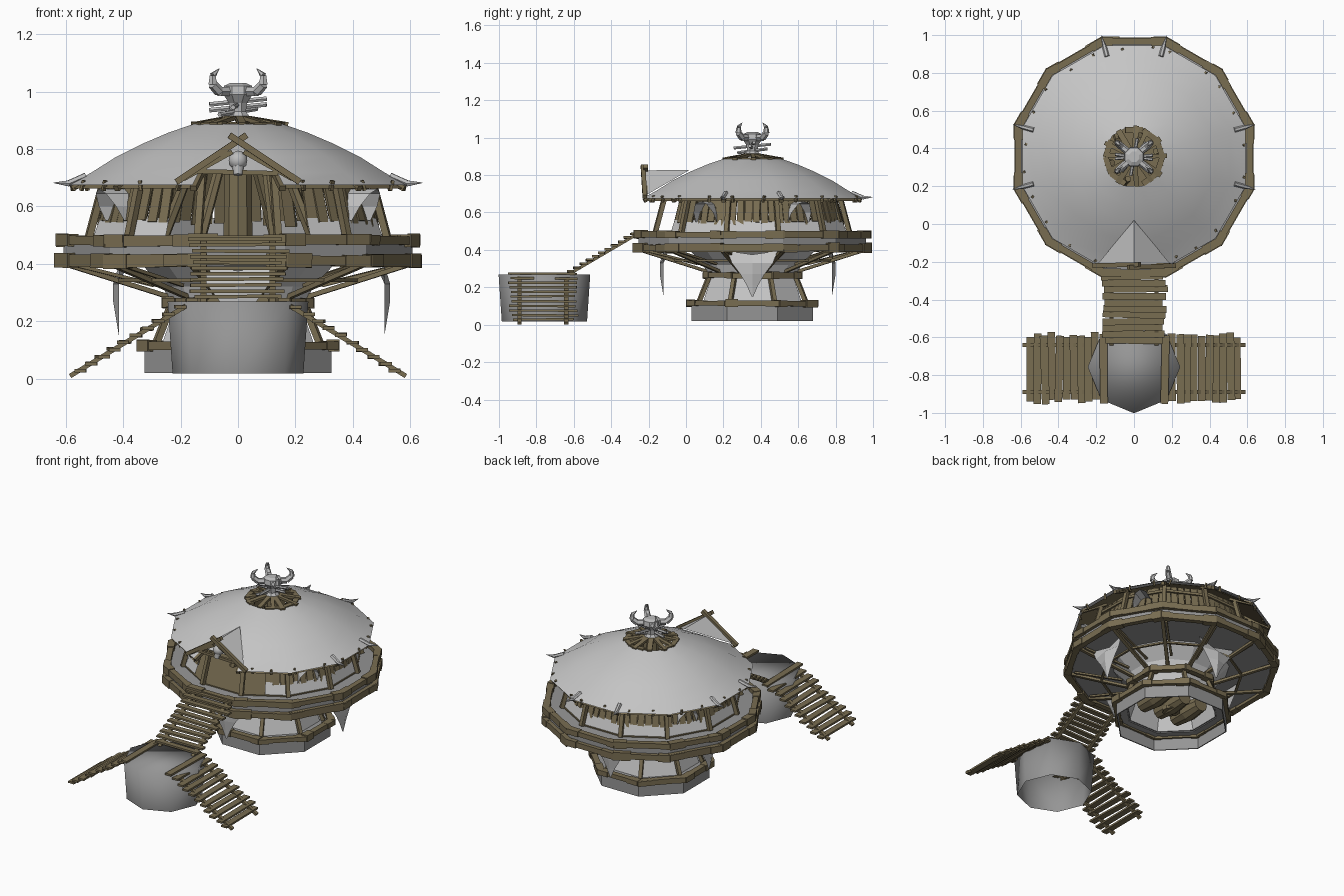
import bpy, bmesh, math, random
from mathutils import Vector, Matrix

if "Cube" in bpy.data.objects:
    bpy.data.objects.remove(bpy.data.objects["Cube"])

random.seed(4)
R = random.uniform
V = Vector
CY = 0.355  # centre of the round hut


def material(name, rgb):
    m = bpy.data.materials.new(name)
    m.diffuse_color = (*rgb, 1)
    m.use_nodes = True
    m.node_tree.nodes["Principled BSDF"].inputs["Base Color"].default_value = m.diffuse_color
    return m


WOOD = material("weathered_wood", (0.19, 0.153, 0.083))
HIDE = material("pale_hide", (0.56, 0.56, 0.56))
STONE = material("grey_stone", (0.30, 0.30, 0.30))
BONE = material("bone", (0.5, 0.5, 0.5))


def finish(name, bm, mat, smooth=None):
    me = bpy.data.meshes.new(name)
    bm.to_mesh(me)
    bm.free()
    me.materials.append(mat)
    ob = bpy.data.objects.new(name, me)
    bpy.context.collection.objects.link(ob)
    if smooth:
        for p in me.polygons:
            p.use_smooth = True
        me.set_sharp_from_angle(angle=math.radians(smooth))
    return ob


def pol(r, deg, z, t=0):
    """Point at polar position about the hut, shifted sideways by t."""
    a = math.radians(deg)
    return V((r * math.cos(a) - t * math.sin(a), CY + r * math.sin(a) + t * math.cos(a), z))


def frame(p, q):
    x = (q - p).normalized()
    s = V((0, 0, 1)).cross(x)
    s = s.normalized() if s.length > 1e-4 else V((0, 1, 0))
    u = x.cross(s)
    return Matrix.Translation((p + q) / 2) @ Matrix((x, s, u)).transposed().to_4x4()


def beam(bm, p, q, w, h):
    p, q = V(p), V(q)
    bmesh.ops.create_cube(bm, size=1, matrix=frame(p, q) @ Matrix.Diagonal(((q - p).length, w, h, 1)))


def rod(bm, p, q, r0, r1, n=8):
    p, q = V(p), V(q)
    bmesh.ops.create_cone(bm, cap_ends=True, segments=n, radius1=r0, radius2=r1, depth=(q - p).length,
                          matrix=frame(p, q) @ Matrix.Rotation(math.pi / 2, 4, 'Y'))


def lathe(name, prof, n, phase, mat, cy=CY, skip=(), skip_bands=99, cap=False, smooth=None):
    """Polygonal solid of revolution; faces centred on the skip angles stay open."""
    bm = bmesh.new()
    off = V((0, cy - CY, 0))
    rows = [[bm.verts.new(pol(r, phase + 360 * i / n, z) + off) for i in range(n)] for r, z in prof]
    for k in range(len(rows) - 1):
        for i in range(n):
            mid = round(phase + 360 * (i + 0.5) / n) % 360
            if mid in skip and k < skip_bands:
                continue
            j = (i + 1) % n
            bm.faces.new((rows[k][i], rows[k][j], rows[k + 1][j], rows[k + 1][i]))
    if cap:
        bm.faces.new(rows[-1])
    return finish(name, bm, mat, smooth)


def ring(name, r, z, n, phase, w, h, rough=0.006):
    """Ring of rough timbers with short plates lashed over the joints."""
    bm = bmesh.new()
    for i in range(n):
        a, b = phase + 360 * i / n, phase + 360 * (i + 1) / n
        p, q = pol(r, a, z + R(-rough, rough) / 2), pol(r, b, z + R(-rough, rough) / 2)
        beam(bm, p, q, w, h + R(-rough, rough))
        for s, e in ((-0.03, R(0.15, 0.3)), (R(0.7, 0.85), 1.02)):
            beam(bm, p.lerp(q, s), p.lerp(q, e), w + 0.01, h + R(0, 2 * rough))
    return finish(name, bm, WOOD)


# --- stone foot and lower storey
lathe("foot_wall", [(0.345, 0.02), (0.352, 0.02), (0.352, 0.11), (0.28, 0.115)], 8, 22.5, STONE)
ring("foot_timber_ring", 0.358, 0.115, 8, 22.5, 0.036, 0.03)
lathe("lower_wall", [(0.29, 0.11), (0.235, 0.26)], 8, 22.5, HIDE)
ring("waist_timber_ring", 0.265, 0.265, 8, 22.5, 0.035, 0.03)
lathe("waist_bowl", [(0.25, 0.27), (0.27, 0.32), (0.36, 0.41)], 12, 15, HIDE)
bm = bmesh.new()
for i in range(8):
    a = 22.5 + 45 * i
    beam(bm, pol(0.31, a, 0.12), pol(0.25, a, 0.26), 0.022, 0.022)
finish("lower_posts", bm, WOOD)

# --- barrels inside the foot
bm = bmesh.new()
for x in (-0.13, 0, 0.13):
    rod(bm, (x, 0.24, 0.15), (x, 0.36, 0.15), 0.048, 0.062, 10)
    rod(bm, (x, 0.36, 0.15), (x, 0.48, 0.15), 0.062, 0.048, 10)
finish("barrels", bm, WOOD)

# --- struts carrying the deck
bm = bmesh.new()
for i in range(12):
    a = 15 + 30 * i
    beam(bm, pol(0.25, a, 0.285), pol(0.61, a, 0.395), 0.022, 0.016)
    beam(bm, pol(0.30, a + 5, 0.325), pol(0.59, a + 2, 0.395), 0.014, 0.012)
    beam(bm, pol(0.43, a, 0.343), pol(0.43, a + 30, 0.343), 0.014, 0.012)
finish("deck_struts", bm, WOOD)

# --- deck with two timber rings
lathe("deck", [(0.34, 0.405), (0.61, 0.405), (0.63, 0.41), (0.63, 0.475), (0.50, 0.485)], 12, 15, STONE)
ring("deck_lower_ring", 0.638, 0.41, 12, 15, 0.034, 0.04)
ring("deck_upper_ring", 0.634, 0.482, 12, 15, 0.034, 0.034)
lathe("plank_floor", [(0.53, 0.475), (0.53, 0.49), (0.05, 0.495)], 12, 15, WOOD, cap=True)

# --- upper wall: hide skirt, boards and posts, open at the front
OPEN = {240: lambda t: t > 0.01, 300: lambda t: t < -0.01}  # half-open bays beside the door
lathe("wall_skirt", [(0.525, 0.485), (0.497, 0.56)], 12, 15, HIDE, skip=(240, 270, 300))
bm = bmesh.new()
for a, s in ((240, -1), (300, 1)):
    bm.faces.new([bm.verts.new(pol(r, a, z, s * t)) for r, z, t in
                  ((0.507, 0.485, 0), (0.507, 0.485, 0.136), (0.48, 0.56, 0.129), (0.48, 0.56, 0))])
finish("door_side_skirt", bm, HIDE)
boards, posts = bmesh.new(), bmesh.new()
for i in range(12):
    a = 30 * i
    beam(posts, pol(0.54, a + 15, 0.485), pol(0.475, a + 15, 0.72), 0.024, 0.024)
    if a == 270:
        continue
    for k in range(6):
        t = (k - 2.5) / 6
        if a in OPEN and OPEN[a](t):
            continue
        beam(boards, pol(0.483, a, 0.54 + R(-0.012, 0.012), t * 0.26),
             pol(0.43, a, 0.725, t * 0.235 + R(-0.004, 0.004)), R(0.033, 0.042), 0.01)
    if a not in OPEN:
        beam(posts, pol(0.455, a, 0.685, -0.12), pol(0.455, a, 0.685 + R(-.01, .01), 0.12), 0.014, 0.016)
finish("wall_boards", boards, WOOD)
finish("wall_posts", posts, WOOD)

# --- arched hide hoods over four windows
for a in (30, 150, 210, 330):
    bm = bmesh.new()
    arch = [(-0.065, 0.55), (-0.06, 0.60), (-0.035, 0.645), (0, 0.66), (0.035, 0.645), (0.06, 0.60), (0.065, 0.55)]
    back = [bm.verts.new(pol(0.45, a, z, t * 0.8)) for t, z in arch]
    front = [bm.verts.new(pol(0.495 + (z - 0.55) * 0.6, a, z, t)) for t, z in arch]
    for k in range(6):
        bm.faces.new((back[k], back[k + 1], front[k + 1], front[k]))
    finish("window_hood", bm, HIDE)

# --- centre column and leaning inner poles
bm = bmesh.new()
rod(bm, (0, CY, 0.1), (0, CY, 0.89), 0.055, 0.05, 10)
for i in range(6):
    rod(bm, pol(0.26, 60 * i, 0.49), pol(0.12, 60 * i + 15, 0.86), 0.02, 0.017, 6)
finish("centre_column", bm, WOOD)

# --- roof hide, wooden lining, eave boards
lathe("roof_hide", [(0.61, 0.675), (0.53, 0.717), (0.44, 0.772), (0.34, 0.82), (0.25, 0.857), (0.16, 0.887)],
      12, 15, HIDE, skip=(270,), skip_bands=1, smooth=40)
lathe("roof_lining", [(0.60, 0.662), (0.53, 0.701), (0.44, 0.757), (0.34, 0.803), (0.165, 0.872)],
      12, 15, WOOD, skip=(270,), skip_bands=2)
bm = bmesh.new()
for i in range(12):
    a = 15 + 30 * i
    beam(bm, pol(0.60, a, 0.662), pol(0.44, a, 0.75), 0.022, 0.02)
    if i != 8:
        for f in (0.2, 0.75):
            p = pol(0.595, a, 0.655).lerp(pol(0.595, a + 30, 0.655), f + R(-.12, .12))
            beam(bm, p, p + V((R(-.01, .01), R(-.01, .01), 0.035)), 0.014, 0.01)
finish("eave_rafters", bm, WOOD)

# --- spikes on the eaves
bm = bmesh.new()
for a in (15, 75, 105, 165, 195, 345):
    rod(bm, pol(0.55, a, 0.705), pol(0.61, a, 0.68), 0.013, 0.012, 6)
    rod(bm, pol(0.61, a, 0.68), pol(0.665, a, 0.682), 0.012, 0.001, 6)
finish("eave_spikes", bm, BONE)

# --- dormer over the entrance
bm = bmesh.new()
A, B = bm.verts.new((0, -0.23, 0.825)), bm.verts.new((0, 0.02, 0.828))
for s in (-1, 1):
    bm.faces.new((A, B, bm.verts.new((s * 0.195, -0.215, 0.692))))
finish("dormer_hide", bm, HIDE)
bm = bmesh.new()
for s in (-1, 1):
    beam(bm, (-s * 0.03, -0.222 - s * 0.008, 0.848), (s * 0.215, -0.22, 0.685), 0.024, 0.022)
    beam(bm, (s * 0.19, -0.215, 0.695), (s * 0.02, -0.215, 0.79), 0.016, 0.016)
beam(bm, (-0.14, -0.21, 0.722), (0.14, -0.21, 0.715), 0.016, 0.016)
finish("dormer_frame", bm, WOOD)
bm = bmesh.new()
bmesh.ops.create_icosphere(bm, subdivisions=2, radius=0.034, matrix=Matrix.Translation((0, -0.2, 0.76)))
rod(bm, (0, -0.205, 0.75), (0, -0.215, 0.71), 0.024, 0.016, 8)
finish("entrance_skull", bm, BONE, 50)

# --- wooden crown in the roof opening
bm = bmesh.new()
for i in range(12):
    a = 30 * i + R(-6, 6)
    beam(bm, pol(R(0.155, 0.175), a, 0.886), pol(0.04, a, 0.908), R(0.022, 0.034), 0.014)
for i in range(10):
    if i not in (3, 7):
        beam(bm, pol(0.15, 36 * i, 0.884), pol(0.15, 36 * i + 36, 0.888), 0.03, 0.014)
finish("roof_crown", bm, WOOD)

# --- horned skull finial
lathe("finial_skull", [(0.05, 0.905), (0.03, 0.93), (0.034, 0.96), (0.056, 0.99), (0.052, 1.02), (0.03, 1.03)],
      8, 22.5, BONE, cap=True)
bm = bmesh.new()
for a in (40, 140, 220, 320):
    path = [(0.04, 1.0), (0.085, 1.0), (0.115, 1.025), (0.115, 1.055), (0.085, 1.08)]
    rad = [0.019, 0.019, 0.017, 0.012, 0.001]
    for k in range(4):
        rod(bm, pol(path[k][0], a, path[k][1]), pol(path[k + 1][0], a, path[k + 1][1]), rad[k], rad[k + 1], 6)
for a, z in ((5, 0.965), (-8, 0.945), (80, 0.955), (50, 0.93)):
    rod(bm, pol(-0.1, a, z - 0.01), pol(0.1, a, z + 0.01), 0.009, 0.009, 6)
finish("finial_horns", bm, BONE)

# --- torn hide banners hanging below the deck
for a, r in ((0, 0.51), (90, 0.425), (180, 0.415), (270, 0.475)):
    bm = bmesh.new()
    rows = []
    for z, hw, bow in ((0.375, 0.135, -0.02), (0.33, 0.11, 0.02), (0.27, 0.065, 0.02), (0.21, 0.03, 0.01), (0.15, 0.004, 0)):
        rows.append([bm.verts.new(pol(r + bow * (t == 0), a, z + 0.02 * abs(t) * (z > 0.37), t * hw)) for t in (-1, 0, 1)])
    for u, v in zip(rows, rows[1:]):
        for k in (0, 1):
            bm.faces.new((u[k], u[k + 1], v[k + 1], v[k]))
    finish("hanging_banner", bm, HIDE)

# --- stone landing drum
lathe("landing_drum", [(0.228, 0.018), (0.245, 0.268)], 8, 0, STONE, cy=-0.757, cap=True, smooth=120)

# --- three plank stairways
bm = bmesh.new()
for k in range(11):
    f = k / 10
    y, z = -0.615 + 0.335 * f, 0.285 + 0.2 * f
    beam(bm, (-0.165 + R(-.015, .015), y + R(-.006, .006), z), (0.165 + R(-.015, .015), y + R(-.006, .006), z + R(-.004, .004)), 0.036, 0.012)
for x in (-0.12, 0.12):
    beam(bm, (x, -0.64, 0.262), (x, -0.26, 0.485), 0.022, 0.016)
finish("bridge_stairs", bm, WOOD)
for s in (-1, 1):
    bm = bmesh.new()
    for k in range(11):
        f = k / 10
        x, z = s * (0.165 + 0.385 * f), 0.274 - 0.247 * f
        beam(bm, (x + R(-.006, .006), -0.94 + R(-.015, .015), z), (x + R(-.006, .006), -0.585 + R(-.015, .015), z + R(-.004, .004)), 0.041, 0.012)
    for y in (-0.89, -0.64):
        beam(bm, (s * 0.15, y, 0.272), (s * 0.585, y, 0.009), 0.022, 0.016)
    finish("side_stairs", bm, WOOD)
